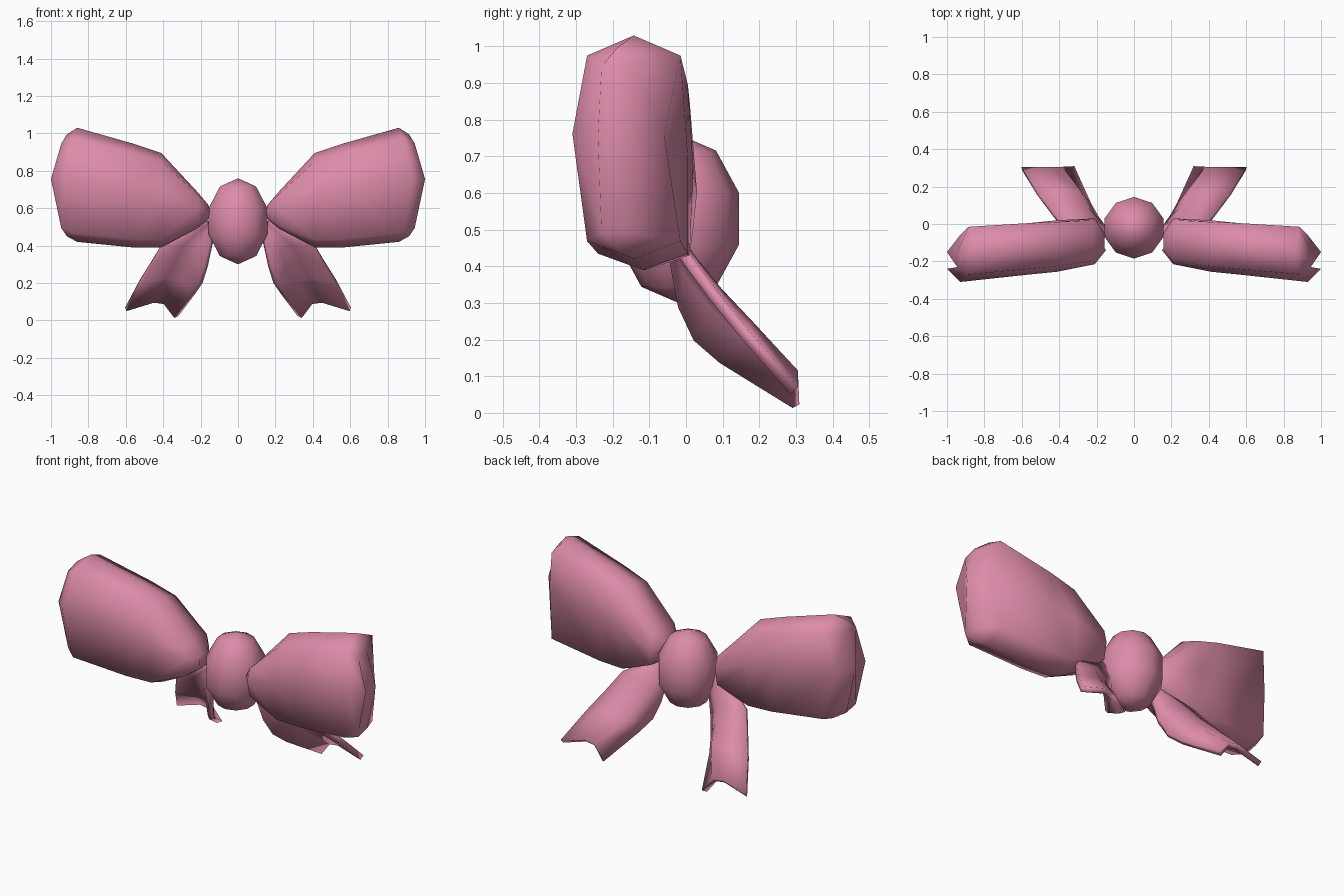
import bpy, bmesh

if "Cube" in bpy.data.objects:
    bpy.data.objects.remove(bpy.data.objects["Cube"])

pink = bpy.data.materials.new("ribbon_pink")
pink.diffuse_color = (0.72, 0.26, 0.40, 1)
pink.use_nodes = True
pink.node_tree.nodes["Principled BSDF"].inputs["Base Color"].default_value = pink.diffuse_color


def make(name, rings, closed):
    """Skin a list of point rows into a smooth mesh object."""
    bm = bmesh.new()
    rows = [[bm.verts.new(p) for p in r] for r in rings]
    n = len(rows[0])
    for a, b in zip(rows, rows[1:]):
        for i in range(n if closed else n - 1):
            j = (i + 1) % n
            bm.faces.new((a[i], a[j], b[j], b[i]))
    if closed:
        bm.faces.new(rows[0])
        bm.faces.new(rows[-1])
    bmesh.ops.recalc_face_normals(bm, faces=bm.faces)
    for f in bm.faces:
        f.smooth = True
    me = bpy.data.meshes.new(name)
    bm.to_mesh(me)
    bm.free()
    me.materials.append(pink)
    ob = bpy.data.objects.new(name, me)
    bpy.context.collection.objects.link(ob)
    return ob


def mirror(ob):
    ob.modifiers.new("mirror", 'MIRROR').use_mirror_merge = False


def section(x, xm, zt, zb, yf, yb, fb, bb):
    """Eight-sided loop section: corners, ridged top/bottom, bulged front/back."""
    yc, h = (yf + yb) / 2, zt - zb
    zm, hi, lo = zb + h * 0.56, zt - h * 0.09, zb + h * 0.08
    xc = x + (xm - x) * 0.35
    return [(x, yc, zt), (xc, yf, hi), (xm, yf - fb, zm), (xc, yf, lo),
            (x, yc, zb), (xc, yb, lo), (xm, yb + bb, zm), (xc, yb, hi)]


# Puffy bow loops
loops = make("bow_loops", [
    section(0.16, 0.15, 0.62, 0.54, -0.13, -0.07, 0.01, 0.01),
    section(0.22, 0.21, 0.69, 0.49, -0.20, 0.02, 0.015, 0.01),
    section(0.41, 0.41, 0.895, 0.39, -0.225, 0.01, 0.03, 0.01),
    section(0.56, 0.56, 0.945, 0.39, -0.24, 0.005, 0.03, 0.0),
    section(0.86, 0.93, 1.03, 0.42, -0.27, -0.015, 0.04, -0.045),
    section(0.915, 1.0, 0.995, 0.45, -0.23, -0.15, 0.01, 0.0)], True)
mirror(loops)

# Ribbon tails: rows of inner edge, arched middle, outer edge, with notched end
tails = make("ribbon_tails", [
    [(0.13, -0.04, 0.46), (0.15, -0.05, 0.49), (0.16, -0.06, 0.52), (0.18, -0.08, 0.55)],
    [(0.17, -0.01, 0.29), (0.22, 0.01, 0.38), (0.29, 0.02, 0.41), (0.40, 0.01, 0.41)],
    [(0.20, 0.03, 0.20), (0.25, 0.07, 0.30), (0.33, 0.085, 0.33), (0.455, 0.08, 0.315)],
    [(0.24, 0.10, 0.14), (0.29, 0.16, 0.21), (0.38, 0.17, 0.24), (0.52, 0.165, 0.21)],
    [(0.33, 0.30, 0.018), (0.39, 0.295, 0.095), (0.45, 0.295, 0.105), (0.60, 0.295, 0.06)]], False)
sol = tails.modifiers.new("thickness", 'SOLIDIFY')
sol.thickness, sol.offset = 0.03, 0
mirror(tails)

# Centre knot
bpy.ops.mesh.primitive_uv_sphere_add(segments=10, ring_count=5, radius=1, location=(0, -0.02, 0.53))
knot = bpy.context.object
knot.name = "knot"
knot.scale = (0.173, 0.173, 0.23)
knot.data.materials.append(pink)
bpy.ops.object.shade_smooth()
